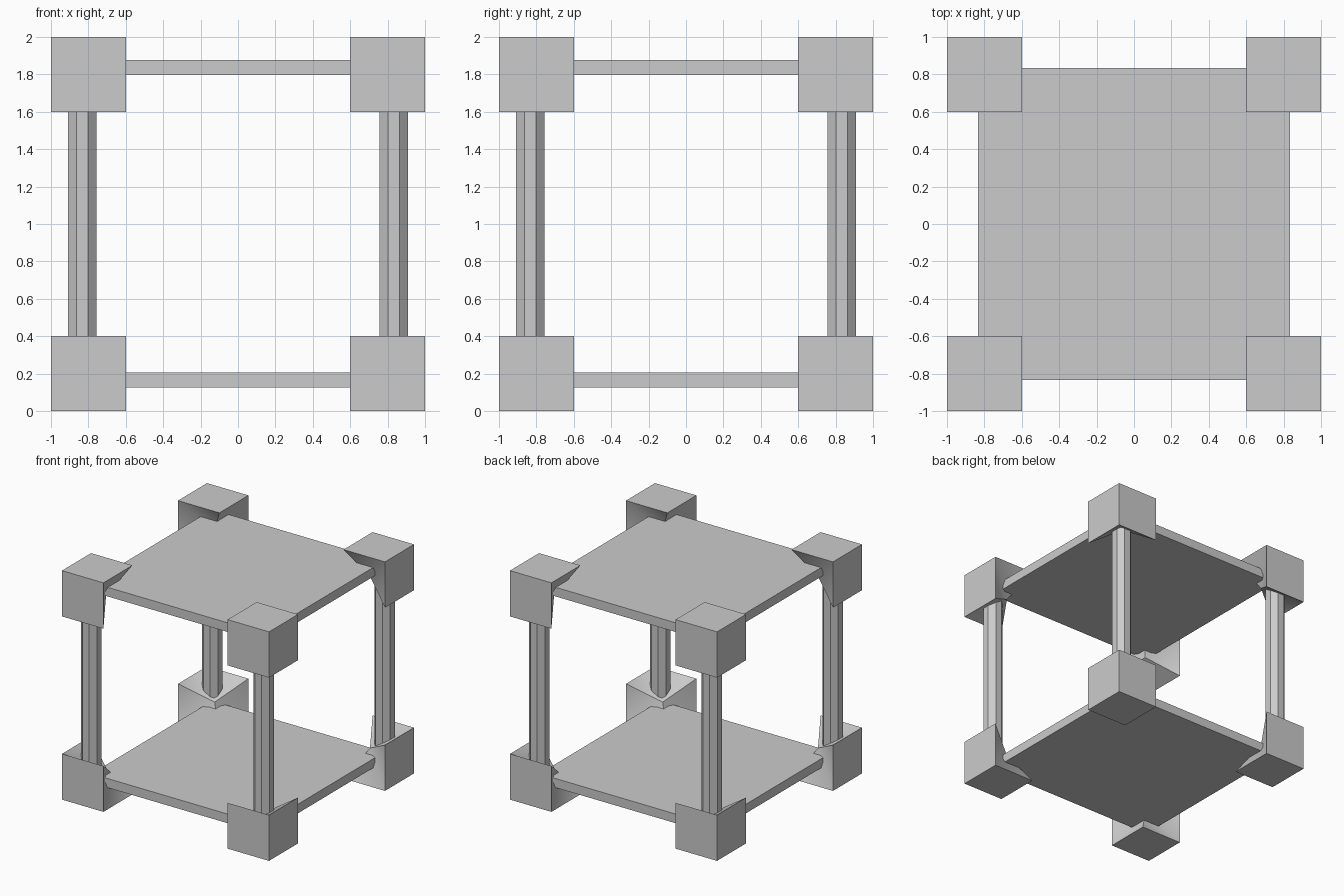
import bpy, bmesh, math
from mathutils import Vector

if "Cube" in bpy.data.objects:
    bpy.data.objects.remove(bpy.data.objects["Cube"])

C = 0.833          # centre line of posts and plates
B = 0.4            # corner block size
S = 0.25           # how far the inner block vertex sits from the outer corner


def finish(name, bm):
    bmesh.ops.recalc_face_normals(bm, faces=bm.faces)
    me = bpy.data.meshes.new(name)
    bm.to_mesh(me)
    bm.free()
    ob = bpy.data.objects.new(name, me)
    bpy.context.collection.objects.link(ob)
    return ob


# Corner block: cube whose inner vertex is pushed in, inner faces folded towards the outer edges
def corner_block(name, sx, sy, sz):
    bm = bmesh.new()
    bmesh.ops.create_cube(bm, size=B)
    for v in bm.verts:
        v.co += Vector((B / 2,) * 3)
    inner = max(bm.verts, key=lambda v: v.co.x + v.co.y + v.co.z)
    for f in list(inner.link_faces):
        opposite = next(v for v in f.verts if v is not inner
                        and not any(e.other_vert(v) is inner for e in v.link_edges))
        bmesh.utils.face_split(f, inner, opposite)
    inner.co = (S, S, S)
    for v in bm.verts:
        x, y, z = v.co
        v.co = (sx * (1 - x), sy * (1 - y), 1 + sz * (1 - z))
    ob = finish(name, bm)
    bpy.ops.object.select_all(action='DESELECT')
    ob.select_set(True)
    bpy.context.view_layer.objects.active = ob
    bpy.ops.object.shade_smooth_by_angle(angle=math.radians(50))


# Octagonal post with flat sides facing the axes
def post(name, x, y):
    bm = bmesh.new()
    bmesh.ops.create_cone(bm, cap_ends=True, segments=8, radius1=0.083,
                          radius2=0.083, depth=2 * C)
    flat = any(abs(v.co.y) < 1e-4 for v in bm.verts)
    for v in bm.verts:
        if flat:
            a = math.atan2(v.co.y, v.co.x) + math.pi / 8
            v.co.x, v.co.y = 0.083 * math.cos(a), 0.083 * math.sin(a)
        v.co += Vector((x, y, 1))
    finish(name, bm)


# Square plate
def plate(name, z):
    bm = bmesh.new()
    bmesh.ops.create_cube(bm, size=1)
    for v in bm.verts:
        v.co = (v.co.x * 2 * C, v.co.y * 2 * C, v.co.z * 0.08 + z)
    finish(name, bm)


for sx, xn in ((-1, "left"), (1, "right")):
    for sy, yn in ((-1, "front"), (1, "back")):
        post(f"post_{yn}_{xn}", sx * C, sy * C)
        for sz, zn in ((-1, "bottom"), (1, "top")):
            corner_block(f"corner_block_{zn}_{yn}_{xn}", sx, sy, sz)

plate("bottom_plate", 0.167)
plate("top_plate", 1.837)
